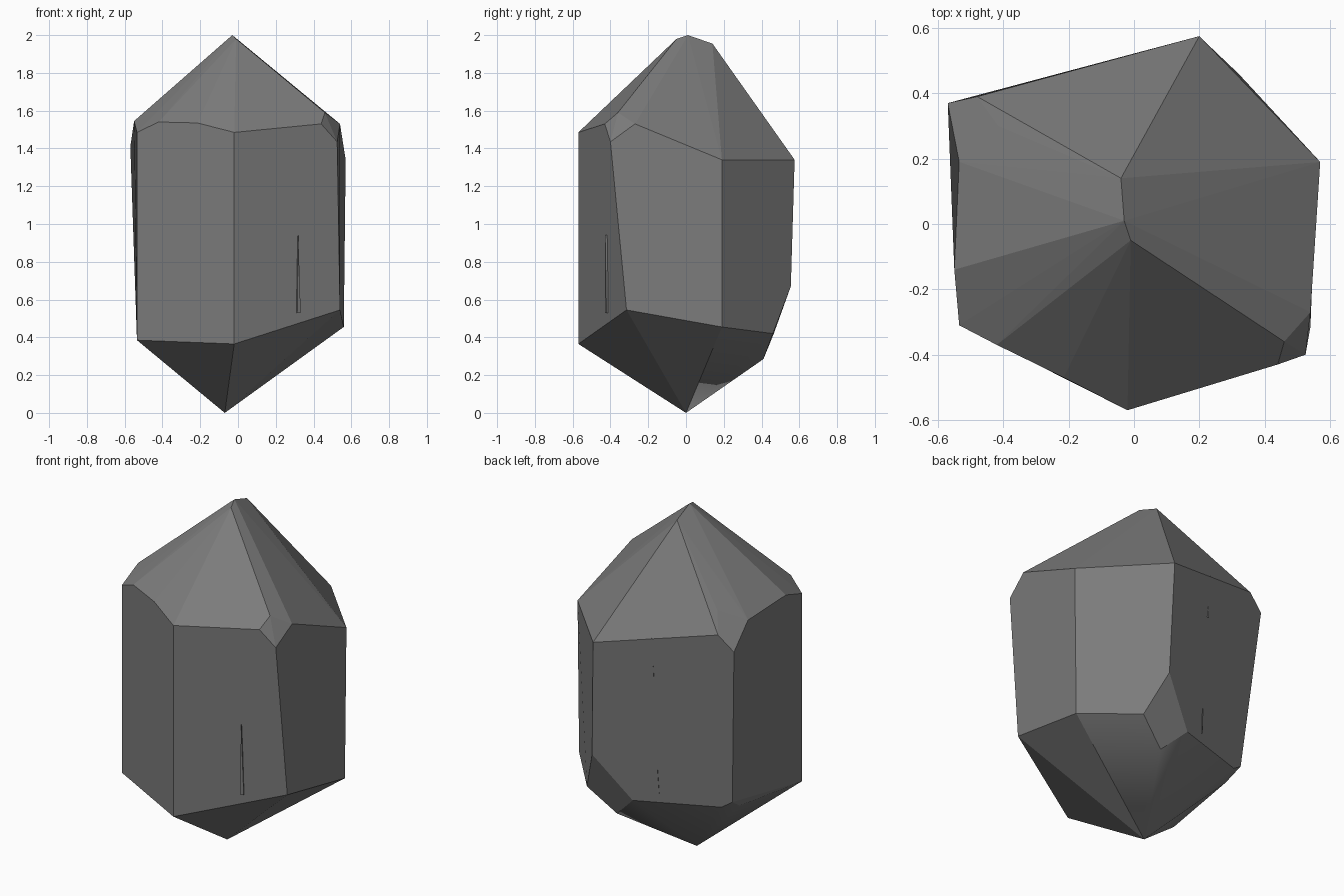
import bpy, bmesh, math
from mathutils import Vector

if "Cube" in bpy.data.objects:
    bpy.data.objects.remove(bpy.data.objects["Cube"])

stone = bpy.data.materials.new("dark_grey")
stone.diffuse_color = (.2, .2, .2, 1)
stone.use_nodes = True
stone.node_tree.nodes["Principled BSDF"].inputs["Base Color"].default_value = stone.diffuse_color


def link(name, bm):
    me = bpy.data.meshes.new(name)
    bm.to_mesh(me)
    me.materials.append(stone)
    ob = bpy.data.objects.new(name, me)
    bpy.context.collection.objects.link(ob)
    return ob


def hull(bm, points):
    verts = [bm.verts.new(p) for p in points]
    res = bmesh.ops.convex_hull(bm, input=verts)
    loose = {v for v in res["geom_interior"] if isinstance(v, bmesh.types.BMVert)}
    bmesh.ops.delete(bm, geom=list(loose), context="VERTS")


# Tips and the small ridge at the summit
summit = [(-.03, .01, 2), (-.01, -.05, 1.98), (-.04, .14, 1.955)]
foot = [(-.07, 0, 0)]
# Shoulder corners where the prism meets the upper pyramid
shoulder = [(.2, .575, 1.34), (.57, .19, 1.34), (-.02, -.57, 1.485),
            (-.215, -.47, 1.535), (-.42, -.37, 1.54), (-.535, -.31, 1.485),
            (-.55, -.14, 1.545)]
# Bevelled corners of the shoulder
bevels = [(.54, -.27, 1.53), (.46, -.36, 1.59), (.44, -.43, 1.53), (.525, -.4, 1.435),
          (-.48, .39, 1.494), (-.57, .37, 1.41), (-.56, .19, 1.54), (-.415, .3, 1.6)]
# Lower corners, including the bevel at the back right
lower = [(-.02, -.57, .365), (.54, -.315, .545), (.56, .19, .455), (-.535, -.31, .385),
         (.22, .555, .67), (.32, .46, .42), (.16, .41, .285), (.02, .465, .42),
         (-.44, .3, .44), (-.5, .285, .48), (-.478, .186, .416)]

bm = bmesh.new()
hull(bm, summit + foot + shoulder + bevels + lower)
# Merge the almost flat prism sides into single faces, keep the pyramid facets
sides = [e for e in bm.edges if min(v.co.z for v in e.verts) < 1.5
         and max(v.co.z for v in e.verts) < 1.7]
bmesh.ops.dissolve_limit(bm, angle_limit=math.radians(10), verts=[], edges=sides)
bmesh.ops.dissolve_limit(bm, angle_limit=math.radians(2), verts=[], edges=bm.edges[:])
# Pull the hollow left shoulder corner inward
for v in bm.verts:
    if (v.co - Vector((-.56, .19, 1.54))).length < .01:
        v.co = (-.535, .19, 1.52)
    elif (v.co - Vector((-.415, .3, 1.6))).length < .01:
        v.co.z = 1.586
bmesh.ops.recalc_face_normals(bm, faces=bm.faces[:])
# The underside at the back is softly shaded, everything else is flat
for f in bm.faces:
    c = f.calc_center_median()
    tip = any(v.co.z < .01 for v in f.verts)
    f.smooth = tip and (c.y > .1 or (c.y > -.1 and c.x < 0))
for e in bm.edges:
    e.smooth = all(f.smooth for f in e.link_faces)
crystal = link("crystal", bm)
bm.free()


# Thin needle-shaped growth marks lying on the prism faces
def needle(name, top, bottom, width=.02, lift=.01):
    pts = []
    for p, w in ((top, 0), (bottom, width)):
        ok, loc, n, i = crystal.closest_point_on_mesh(Vector(p))
        side = n.cross(Vector((0, 0, 1))).normalized() * w / 2
        for s in ((-1, 1) if w else (0,)):
            pts += [loc + side * s + n * lift, loc + side * s - n * lift]
    b = bmesh.new()
    hull(b, pts)
    bmesh.ops.recalc_face_normals(b, faces=b.faces[:])
    link(name, b)
    b.free()


needle("front_growth_mark", (.32, -.43, .94), (.325, -.43, .53))
needle("back_upper_growth_mark", (-.12, .49, 1.42), (-.12, .48, 1.17), .008, .004)
needle("back_lower_growth_mark", (-.12, .44, .63), (-.12, .43, .48), .008, .004)
